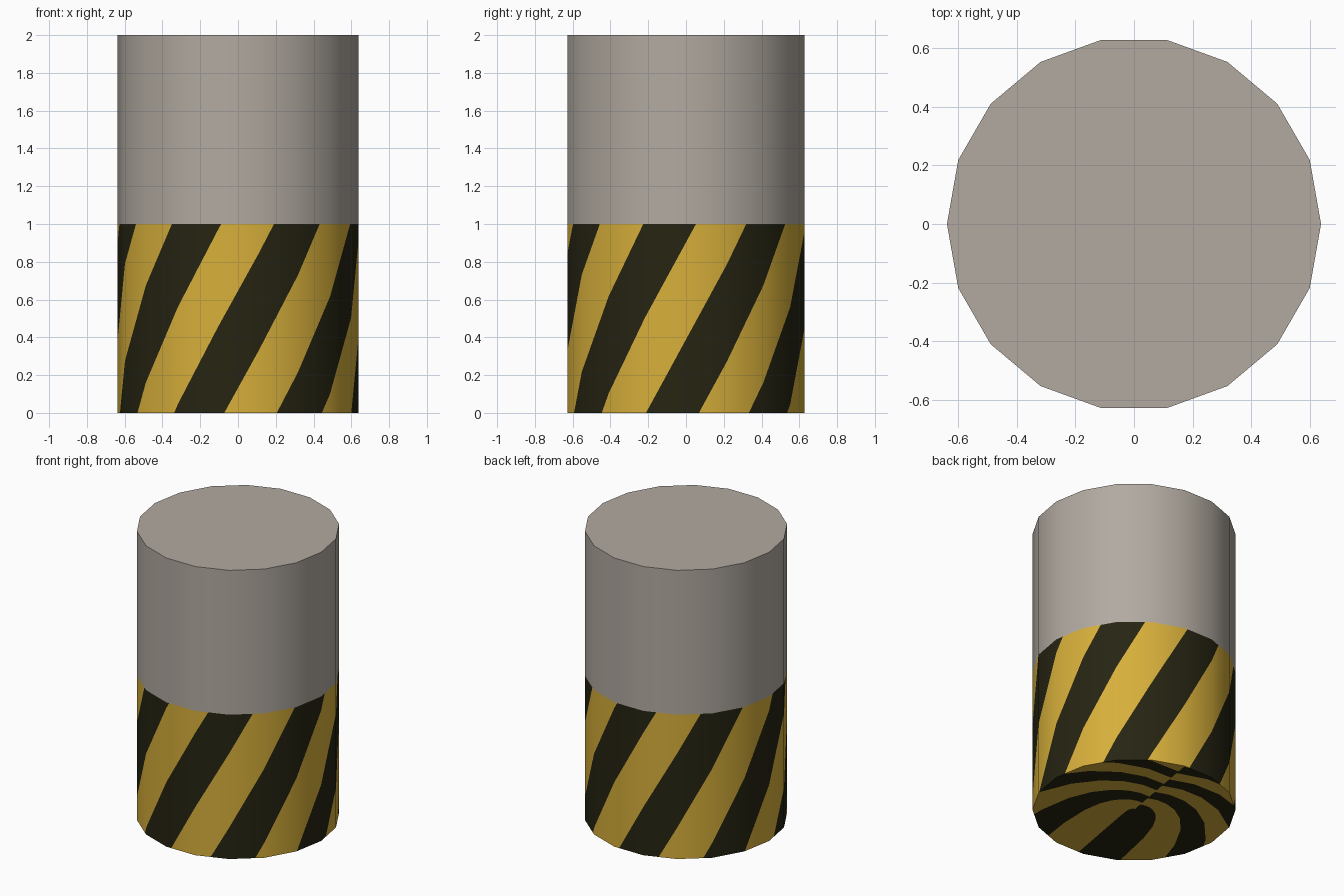
import bpy, bmesh, math
from mathutils import Vector

if "Cube" in bpy.data.objects:
    bpy.data.objects.remove(bpy.data.objects["Cube"])

SIDES, R = 18, 0.637
STEP = 360 / SIDES
BAND = 360 / 14            # width of one stripe in degrees
SEAM = -190                # where the stripe wrap starts and ends


def material(name, rgb):
    m = bpy.data.materials.new(name)
    m.diffuse_color = (*rgb, 1)
    m.use_nodes = True
    m.node_tree.nodes["Principled BSDF"].inputs["Base Color"].default_value = m.diffuse_color
    return m


grey = material("warm_grey", (0.445, 0.402, 0.356))
yellow = material("hazard_yellow", (0.68, 0.43, 0.043))
black = material("hazard_black", (0.0195, 0.0176, 0.006))


def ring(a, z):
    """Point at angle a (degrees from the front, towards the right)."""
    t = math.radians(a)
    return Vector((R * math.sin(t), -R * math.cos(t), z))


def stripe(a, z):
    """Stripe count: even bands are black, odd bands are yellow."""
    return (a - 50 * z + 32.3) / BAND


def striped_face(bm, pts, vals):
    """Add a flat face and cut it wherever the stripe count is whole."""
    face = bm.faces.new([bm.verts.new(p) for p in pts])
    e1, e2 = pts[1] - pts[0], pts[2] - pts[0]
    n = e1.cross(e2)
    g = ((vals[1] - vals[0]) * e2.cross(n)
         + (vals[2] - vals[0]) * n.cross(e1)) / n.length_squared
    geom = list(face.verts) + list(face.edges) + [face]
    for k in range(math.ceil(min(vals)), math.floor(max(vals)) + 1):
        co = pts[0] + g * ((k - vals[0]) / g.length_squared)
        geom = bmesh.ops.bisect_plane(bm, geom=geom, dist=1e-6,
                                      plane_co=co, plane_no=g)["geom"]
    for f in geom:
        if isinstance(f, bmesh.types.BMFace):
            c = f.calc_center_median()
            f.material_index = math.floor(vals[0] + g.dot(c - pts[0])) % 2 == 0


def finish(name, bm, mats):
    mesh = bpy.data.meshes.new(name)
    bmesh.ops.remove_doubles(bm, verts=bm.verts, dist=1e-5)
    bm.normal_update()
    for f in bm.faces:
        f.smooth = abs(f.normal.z) < 0.5
    bm.to_mesh(mesh)
    bm.free()
    for m in mats:
        mesh.materials.append(m)
    # round shading on the wall, flat shading on the end
    normals = [None] * len(mesh.loops)
    for p in mesh.polygons:
        for li in p.loop_indices:
            v = mesh.vertices[mesh.loops[li].vertex_index].co
            normals[li] = (Vector((v.x, v.y, 0)).normalized()
                           if p.use_smooth else p.normal.copy())
    mesh.normals_split_custom_set(normals)
    bpy.context.collection.objects.link(bpy.data.objects.new(name, mesh))


# Striped lower half: wall panels and the fan under the base
bm = bmesh.new()
hub = Vector((0, 0, 0))
for i in range(SIDES):
    a, b = SEAM + i * STEP, SEAM + (i + 1) * STEP
    corners = [(a, 0), (b, 0), (b, 1), (a, 1)]
    striped_face(bm, [ring(*c) for c in corners], [stripe(*c) for c in corners])
    striped_face(bm, [hub, ring(b, 0), ring(a, 0)],
                 [stripe(SEAM + 180, 0), stripe(b, 0), stripe(a, 0)])
finish("striped_base", bm, [yellow, black])

# Plain upper half with a flat top
bm = bmesh.new()
low, high = ([bm.verts.new(ring(SEAM + i * STEP, z)) for i in range(SIDES)]
             for z in (1, 2))
for i in range(SIDES):
    j = (i + 1) % SIDES
    bm.faces.new((low[i], low[j], high[j], high[i]))
bm.faces.new(high)
finish("plain_upper_post", bm, [grey])
